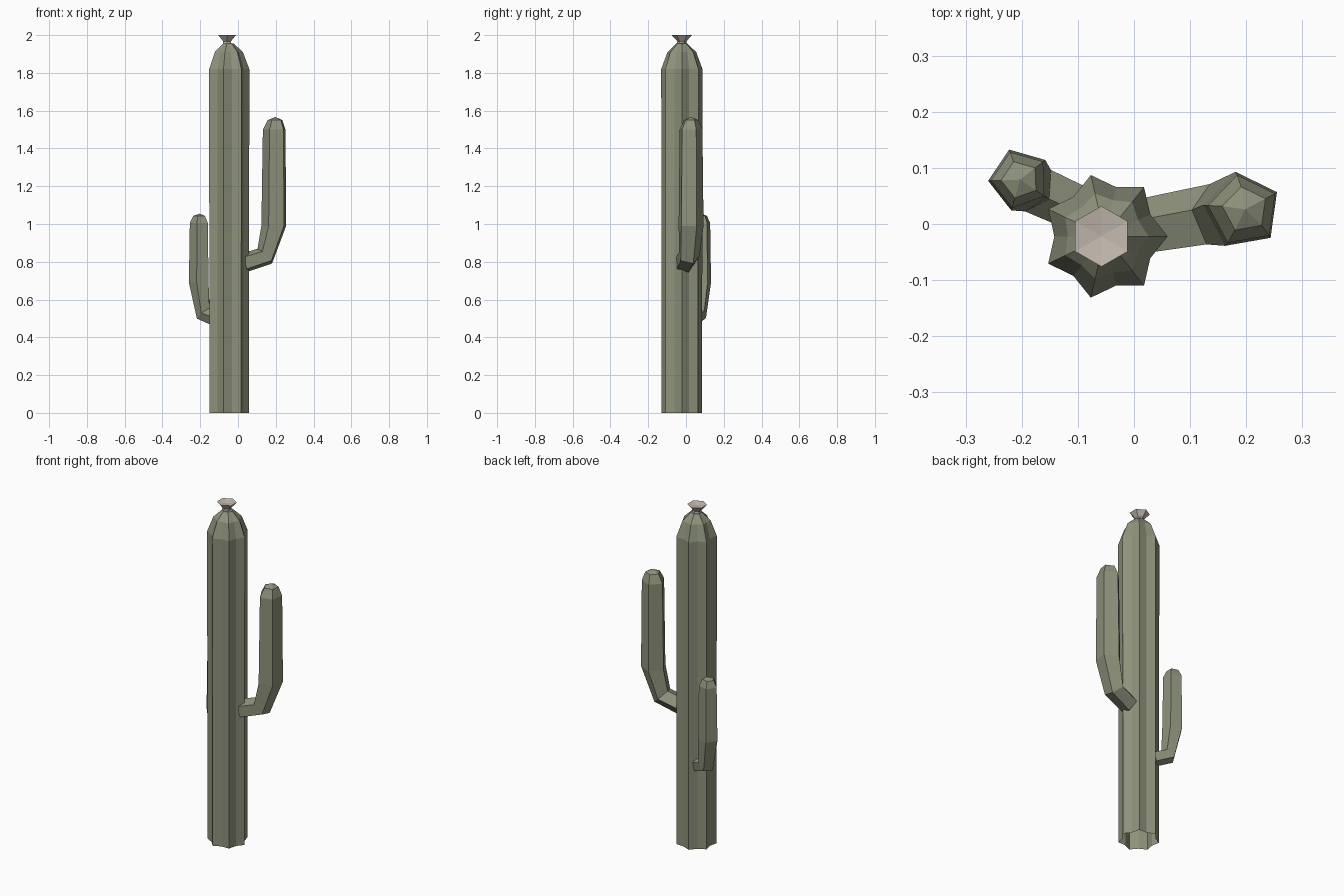
import bpy, bmesh
from math import cos, sin, pi, radians
from mathutils import Vector

if "Cube" in bpy.data.objects:
    bpy.data.objects.remove(bpy.data.objects["Cube"])

UP = Vector((0, 0, 1))


def material(name, rgb):
    m = bpy.data.materials.new(name)
    m.use_nodes = True
    m.diffuse_color = (*rgb, 1)
    bsdf = m.node_tree.nodes["Principled BSDF"]
    bsdf.inputs["Base Color"].default_value = (*rgb, 1)
    bsdf.inputs["Roughness"].default_value = 0.9
    return m


green = material("cactus green", (0.27, 0.29, 0.20))
petal = material("pale petal", (0.55, 0.49, 0.43))


def ring(centre, radii, phase=0, normal=UP):
    """Ring of points facing along normal; one radius per corner."""
    turn = UP.rotation_difference(normal)
    n = len(radii)
    points = []
    for i, r in enumerate(radii):
        a = phase + 2 * pi * i / n
        points.append(Vector(centre) + turn @ Vector((r * cos(a), r * sin(a), 0)))
    return points


def loft(name, rings, mat, tip=None, close_start=False):
    """Skin the rings in order, with an optional fan to a tip point."""
    bm = bmesh.new()
    loops = [[bm.verts.new(p) for p in r] for r in rings]
    n = len(loops[0])
    for low, high in zip(loops, loops[1:]):
        for i in range(n):
            j = (i + 1) % n
            bm.faces.new((low[i], low[j], high[j], high[i]))
    if close_start:
        bm.faces.new(loops[0][::-1])
    if tip is not None:
        top = bm.verts.new(tip)
        for i in range(n):
            bm.faces.new((loops[-1][i], loops[-1][(i + 1) % n], top))
    mesh = bpy.data.meshes.new(name)
    bm.to_mesh(mesh)
    bm.free()
    mesh.materials.append(mat)
    obj = bpy.data.objects.new(name, mesh)
    bpy.context.collection.objects.link(obj)
    return obj


# Ribbed trunk: seven ridges, open underneath, tapering to a rounded crown
TRUNK_X, TRUNK_Y = -0.052, -0.022
trunk_profile = [  # height, ridge radius, valley radius
    (0.0, 0.110, 0.090),
    (1.82, 0.112, 0.090),
    (1.91, 0.078, 0.066),
    (1.955, 0.030, 0.028),
]
loft("trunk",
     [ring((TRUNK_X, TRUNK_Y, z), [ridge, valley] * 7) for z, ridge, valley in trunk_profile],
     green, tip=(TRUNK_X, TRUNK_Y, 1.96))

# Flower: six-sided flared cup with a slightly sunken top
FLOWER_X = -0.058
loft("flower",
     [ring((FLOWER_X, TRUNK_Y, z), [r] * 6, pi / 6)
      for z, r in ((1.945, 0.026), (1.967, 0.024), (2.0, 0.054))],
     petal, tip=(FLOWER_X, TRUNK_Y, 1.992))


# Arms: five-sided tubes that leave the trunk, bend upwards and end in a blunt tip
def arm(name, path, radii, phase, tip_height):
    path = [Vector(p) for p in path]
    rings = []
    for i, (p, r) in enumerate(zip(path, radii)):
        before = (p - path[i - 1]).normalized() if i else Vector()
        after = (path[i + 1] - p).normalized() if i + 1 < len(path) else Vector()
        normal = UP if i >= 2 else (before + after).normalized()
        rings.append(ring(p, [r] * 5, phase, normal))
    tip = path[-1].copy()
    tip.z = tip_height
    loft(name, rings, green, tip, close_start=True)


arm("left_arm",
    [(0.03, -0.006, 0.793), (0.145, 0.014, 0.830), (0.193, 0.024, 0.99),
     (0.195, 0.024, 1.50), (0.198, 0.026, 1.55)],
    (0.054, 0.058, 0.070, 0.064, 0.041), radians(28), 1.567)

arm("right_arm",
    [(-0.105, 0.032, 0.495), (-0.180, 0.066, 0.525), (-0.203, 0.079, 0.69),
     (-0.203, 0.079, 1.005), (-0.203, 0.079, 1.043)],
    (0.044, 0.046, 0.057, 0.052, 0.034), radians(38), 1.055)
